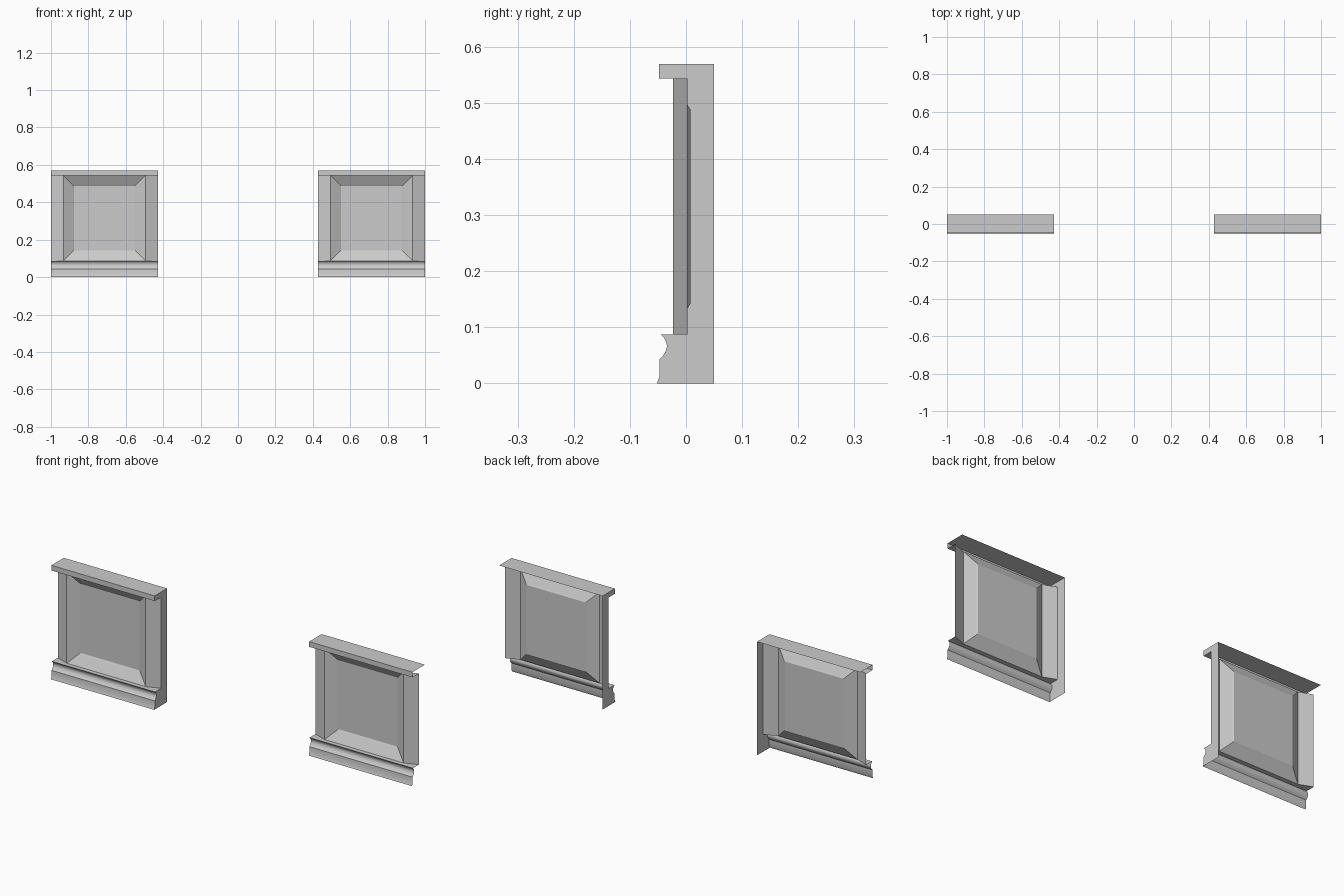
import bpy, math

if "Cube" in bpy.data.objects:
    bpy.data.objects.remove(bpy.data.objects["Cube"])

# Shared dimensions: one wall panel runs from X0 (doorway side) to X1
X0, X1 = 0.428, 1.0
BACK, WALL, RIDGE, FIELD = 0.05, 0.003, -0.023, 0.008
Z0, Z1, TOP = 0.087, 0.543, 0.569
STILE = 0.067


def add_part(name, verts, faces, smooth=False):
    mesh = bpy.data.meshes.new(name)
    mesh.from_pydata(verts, [], faces)
    ob = bpy.data.objects.new(name, mesh)
    bpy.context.collection.objects.link(ob)
    if smooth:
        bpy.ops.object.select_all(action='DESELECT')
        ob.select_set(True)
        bpy.context.view_layer.objects.active = ob
        bpy.ops.object.shade_smooth_by_angle(angle=math.radians(25))
    ob.modifiers.new("mirror", 'MIRROR').use_mirror_merge = False
    return ob


def run_profile(name, profile, smooth=False):
    """Sweep an open (y, z) profile along x as a thin sheet."""
    n = len(profile)
    verts = [(x, y, z) for x in (X0, X1) for y, z in profile]
    faces = [(i, i + 1, n + i + 1, n + i) for i in range(n - 1)]
    return add_part(name, verts, faces, smooth)


# Top rail cap
cap = [(BACK, TOP), (-0.048, TOP), (-0.048, Z1), (RIDGE, Z1)]
run_profile("cap_rail", cap)

# Baseboard with a hollow cove moulding
a, c, b = (-0.045, Z0), (-0.022, 0.067), (-0.047, 0.043)
cove = []
for i in range(9):
    t = i / 8
    cove.append(tuple((1 - t) ** 2 * p + 2 * t * (1 - t) * q + t * t * r
                      for p, q, r in zip(a, c, b)))
base = [(RIDGE, Z0)] + cove + [(-0.047, 0.012), (-0.052, 0)]
run_profile("baseboard", base, True)

# Sloping stiles, with small ledges closing their ends
for name, edge, ridge in (("inner_stile", X0, X0 + STILE),
                          ("outer_stile", X1, X1 - STILE)):
    verts = []
    for z in (Z0, Z1):
        verts += [(edge, WALL, z), (ridge, RIDGE, z), (edge, RIDGE, z)]
    flip = edge == X1
    faces = [(0, 1, 4, 3), (0, 2, 1), (3, 4, 5)]
    add_part(name, verts, [f[::-1] for f in faces] if flip else faces)

# Recessed field: mitred bevel, narrow lip and flat centre
verts = []
for inset, y in ((0, RIDGE), (0.047, WALL), (0.055, FIELD)):
    l, r = X0 + STILE + inset, X1 - STILE - inset
    lo, hi = Z0 + inset, Z1 - inset
    verts += [(l, y, lo), (r, y, lo), (r, y, hi), (l, y, hi)]
faces = [(k + i, k + (i + 1) % 4, k + 4 + (i + 1) % 4, k + 4 + i)
         for k in (0, 4) for i in range(4)]
add_part("recessed_panel", verts, faces + [(8, 9, 10, 11)])

# End board closing the doorway side only
outline = cap[:3] + [(WALL, Z1), (WALL, Z0)] + base[1:] + [(BACK, 0)]
add_part("end_board", [(X0, y, z) for y, z in outline],
         [tuple(range(len(outline)))])
